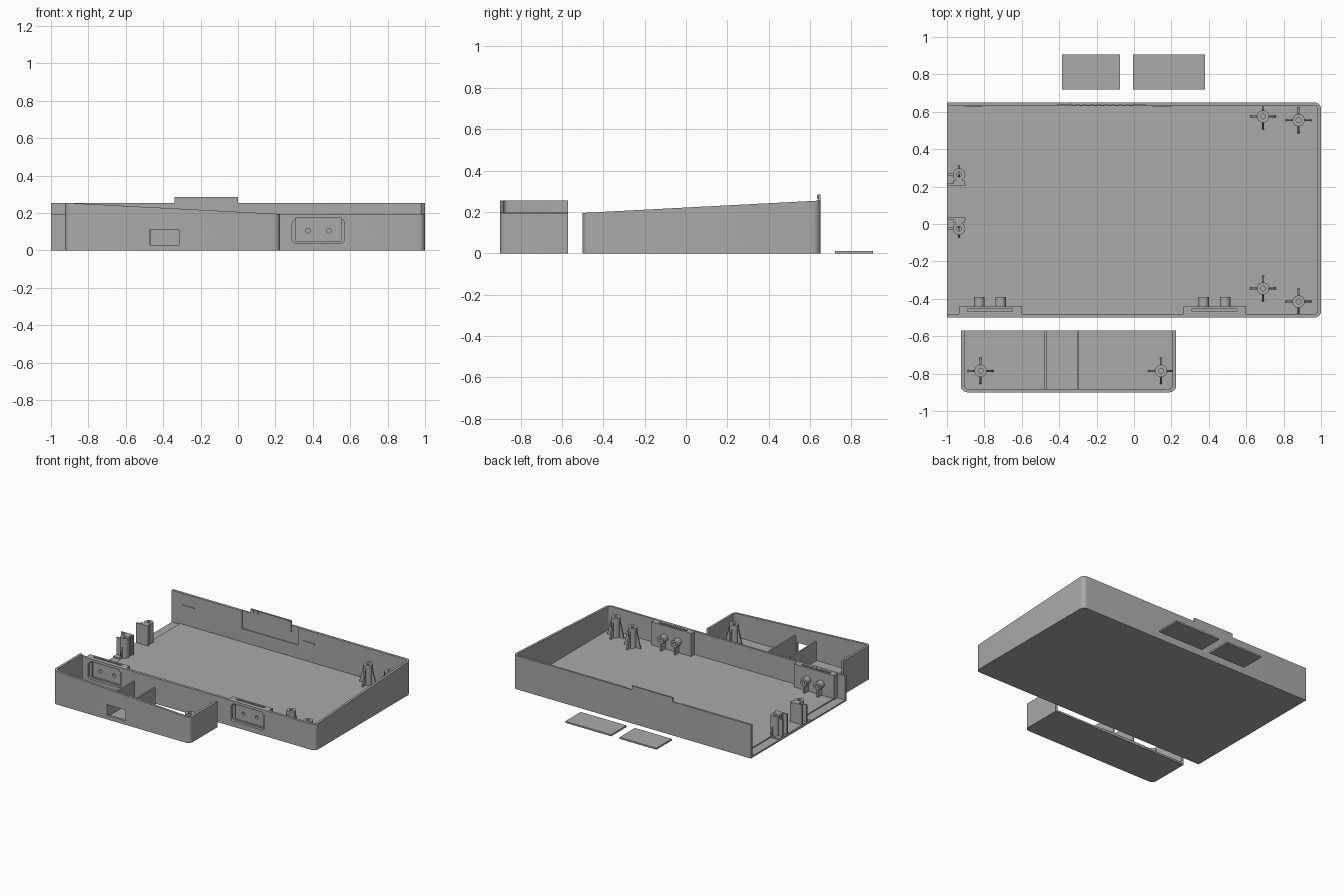
import bpy, bmesh, math
from mathutils import Vector, Matrix

cube = bpy.data.objects.get("Cube")
if cube:
    bpy.data.objects.remove(cube, do_unlink=True)

grey = bpy.data.materials.new("plain grey")
grey.use_nodes = True
tone = (0.4, 0.4, 0.4, 1)
grey.diffuse_color = tone
grey.node_tree.nodes["Principled BSDF"].inputs["Base Color"].default_value = tone

WALL = 0.018
FLOOR = 0.02
POST_TOP = 0.17


def finish(name, bm):
    bmesh.ops.recalc_face_normals(bm, faces=bm.faces)
    me = bpy.data.meshes.new(name)
    bm.to_mesh(me)
    bm.free()
    me.materials.append(grey)
    ob = bpy.data.objects.new(name, me)
    bpy.context.collection.objects.link(ob)
    return ob


def prism(name, outline, low, high):
    """Upright prism; high is a function of x and y so the top can slope."""
    bm = bmesh.new()
    base = [bm.verts.new((x, y, low)) for x, y in outline]
    top = [bm.verts.new((x, y, high(x, y))) for x, y in outline]
    bm.faces.new(base)
    bm.faces.new(top)
    n = len(base)
    for i in range(n):
        bm.faces.new((base[i], base[(i + 1) % n], top[(i + 1) % n], top[i]))
    return finish(name, bm)


def box(name, x0, x1, y0, y1, z0, z1):
    return prism(name, [(x0, y0), (x1, y0), (x1, y1), (x0, y1)], z0, lambda x, y: z1)


def cylinder(name, center, radius, length, along_y=False):
    bm = bmesh.new()
    turn = Matrix.Rotation(math.pi / 2, 4, 'X') if along_y else Matrix()
    bmesh.ops.create_cone(bm, cap_ends=True, segments=24, radius1=radius, radius2=radius,
                          depth=length, matrix=Matrix.Translation(center) @ turn)
    return finish(name, bm)


def rounded(x0, x1, y0, y1, radii):
    """Rectangle outline, one radius per corner, anticlockwise from x0, y0."""
    corners = [(x0, y0, 1, 1), (x1, y0, -1, 1), (x1, y1, -1, -1), (x0, y1, 1, -1)]
    pts = []
    for k, ((x, y, sx, sy), r) in enumerate(zip(corners, radii)):
        if r == 0:
            pts.append((x, y))
            continue
        for s in range(7):
            a = math.pi + math.pi / 2 * (k + s / 6)
            pts.append((x + sx * r + r * math.cos(a), y + sy * r + r * math.sin(a)))
    return pts


def boolean(ob, others, operation='DIFFERENCE'):
    """Apply each helper to the part, then remove the helper."""
    for other in others:
        other.hide_render = True
        mod = ob.modifiers.new("cut", 'BOOLEAN')
        mod.operation = operation
        mod.solver = 'EXACT'
        mod.object = other
        bpy.context.view_layer.objects.active = ob
        bpy.ops.object.modifier_apply(modifier=mod.name)
        bpy.data.objects.remove(other, do_unlink=True)


def fin(name, x, y, spread, angle, height=POST_TOP):
    """Tapered web through a post, wide at the floor."""
    bm = bmesh.new()
    shape = [(-spread, FLOOR), (spread, FLOOR), (spread * .5, height - .02), (-spread * .5, height - .02)]
    face = bm.faces.new([bm.verts.new((u, -.005, z)) for u, z in shape])
    out = bmesh.ops.extrude_face_region(bm, geom=[face])
    verts = [v for v in out["geom"] if isinstance(v, bmesh.types.BMVert)]
    bmesh.ops.translate(bm, vec=Vector((0, .01, 0)), verts=verts)
    bm.transform(Matrix.Translation((x, y, 0)) @ Matrix.Rotation(angle, 4, 'Z'))
    return finish(name, bm)


def post(name, x, y, fins=True):
    ob = cylinder(name, (x, y, (FLOOR + POST_TOP) / 2), .033, POST_TOP - FLOOR)
    if fins:
        boolean(ob, [fin("web", x, y, .07, a) for a in (0, math.pi / 2)], 'UNION')
    boolean(ob, [cylinder("bore", (x, y, POST_TOP), .013, .16)])
    return ob


# Main tray: sloped rim, open on the -x end
tray = prism("main_tray", rounded(-1, 1, -.5, .65, (0, .035, .035, 0)), 0,
             lambda x, y: .195 + .06 * (y + .5) / 1.15)
boolean(tray, [prism("cavity", rounded(-1.1, 1 - WALL, -.5 + WALL, .65 - WALL, (0, .02, .02, 0)),
                     FLOOR, lambda x, y: 1)])

# Stepped floor lip at the open end and shallow pocket behind the latch tab
boolean(tray, [box("lip", -1.1, -.93, y0, y1, .012, .1)
               for y0, y1 in ((.31, .632), (-.482, -.07))])
boolean(tray, [box("pocket", -.41, .06, .6, .64, .12, .4)])

# Socket blocks in the front wall, with recess, top slot and pin holes
for cx in (-.77, .43):
    block = box("socket", max(cx - .165, -.999), cx + .17, -.49, -.44, .01, .195)
    boolean(tray, [block], 'UNION')
    recess = prism("recess", rounded(cx - .14, cx + .14, .04, .165, (.02,) * 4), -.02, lambda x, y: .02)
    recess.matrix_world = Matrix.Translation((0, -.5, 0)) @ Matrix.Rotation(math.pi / 2, 4, 'X')
    bpy.context.view_layer.update()
    cuts = [recess, box("face", cx - .12, cx + .12, -.6, -.47, .05, .175),
            box("slot", cx - .12, cx + .12, -.468, -.455, .17, .4)]
    cuts += [cylinder("pin", (cx + s, -.45, .105), .012, .2, True) for s in (-.057, .057)]
    boolean(tray, cuts)
    for s in (-.057, .057):
        peg = cylinder("socket_peg", (cx + s, -.416, .105), .028, .054, True)
        boolean(peg, [cylinder("bore", (cx + s, -.45, .105), .012, .2, True)])
        box("peg_support", cx + s - .006, cx + s + .006, -.442, -.395, FLOOR, .08)

# Latch tab on the rear wall, with a ridged inner edge
box("latch_tab", -.34, 0, .638, .65, .2, .285)
for i in range(9):
    x = -.33 + i * .038
    box("latch_ridge", x, x + .018, .634, .639, .262, .282)
for x in (-.91, .1):
    box("rear_wall_rib", x, x + .1, .627, .634, .16, .168)

# Screw posts of the main tray
for x, y in ((.69, .575), (.88, .555), (.69, -.345), (.88, -.415)):
    post("tray_post", x, y)

# Bracketed posts at the open end, mirrored about their midline
MID = .12
for s in (-1, 1):
    y = MID + s * .145
    post("end_post", -.935, y, False)
    edge = sorted((MID + s * .085, MID + s * .097))
    box("end_bracket", -1, -.9, edge[0], edge[1], FLOOR, POST_TOP)
    join = sorted((MID + s * .09, MID + s * .115))
    box("end_bracket_web", -.965, -.905, join[0], join[1], FLOOR, POST_TOP)
    box("end_post_fin", -1, -.965, y - .005, y + .005, FLOOR, POST_TOP - .02)
    fin("end_post_gusset", -.935, y + s * .012, .035, math.pi / 2)

# Small front tray: rim slopes along x, open at the back
small = prism("front_tray", rounded(-.925, .225, -.9, -.57, (.035, .035, 0, 0)), 0,
              lambda x, y: .255 - .06 * (x + .925) / 1.15)
boolean(small, [
    prism("cavity", rounded(-.925 + WALL, .225 - WALL, -.9 + WALL, -.5, (.02, .02, 0, 0)),
          FLOOR, lambda x, y: 1),
    box("window", -.47, -.315, -1, -.85, .03, .112),
    box("lip_a", -.907, -.58, -.69, -.5, .014, .1),
    box("lip_b", -.2, .207, -.69, -.5, .014, .1)])
for x in (-.48, -.305):
    box("front_tray_divider", x, x + .012, -.89, -.57, FLOOR - .005, .165)
for x in (-.82, .145):
    post("front_tray_post", x, -.785)

# Loose cover plates behind the tray
box("cover_plate_small", -.385, -.075, .72, .905, 0, .012)
box("cover_plate_large", -.005, .38, .72, .905, 0, .012)

# Smooth the rounded corners and cylinders, keep the edges sharp
bpy.ops.object.select_all(action='DESELECT')
for ob in bpy.context.scene.objects:
    if ob.type == 'MESH':
        ob.select_set(True)
        bpy.context.view_layer.objects.active = ob
bpy.ops.object.shade_smooth_by_angle(angle=math.radians(35))
